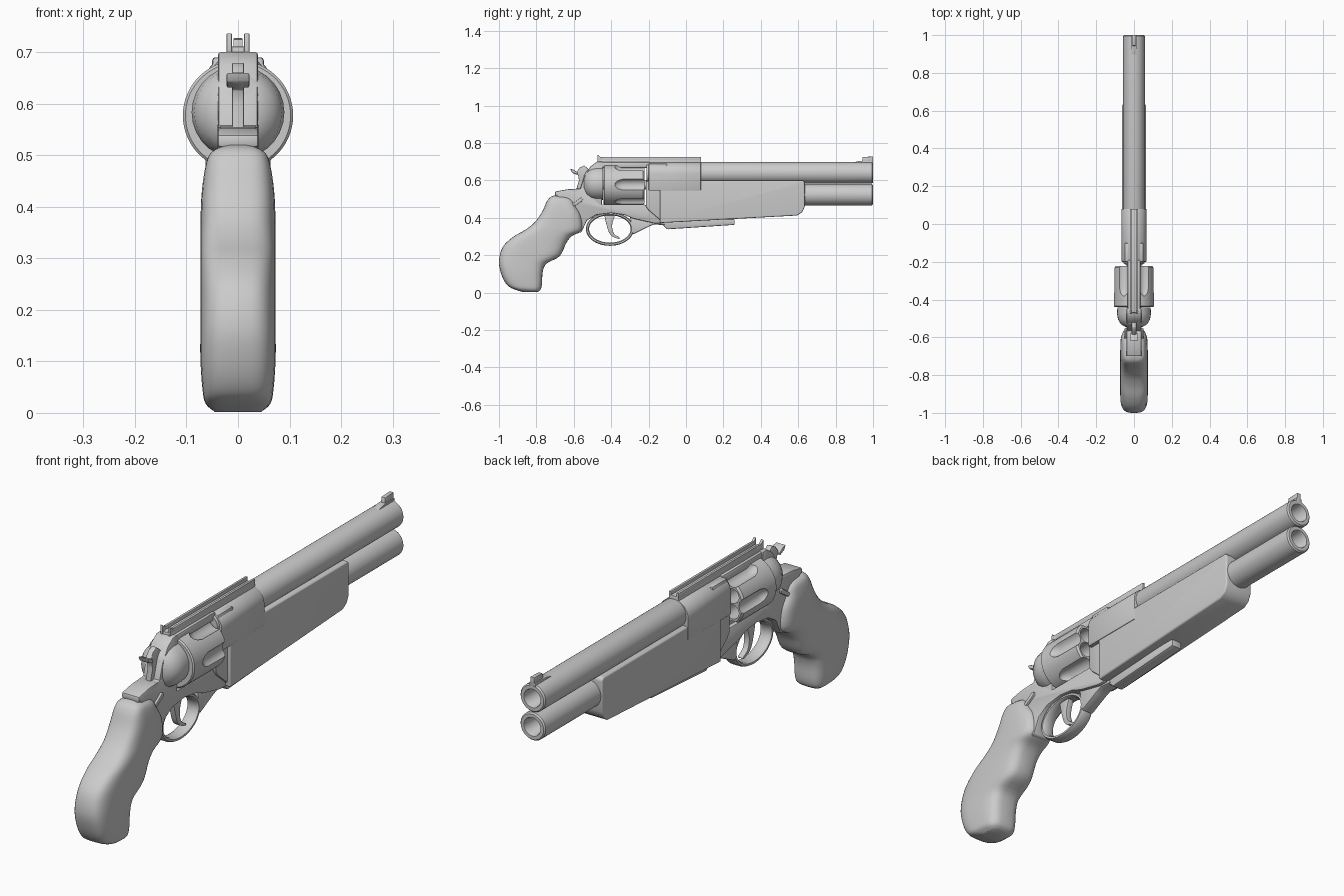
import bpy, bmesh, math
from mathutils import Vector

if "Cube" in bpy.data.objects:
    bpy.data.objects.remove(bpy.data.objects["Cube"])


def finish(name, bm, bevel=0, seg=3):
    bmesh.ops.recalc_face_normals(bm, faces=bm.faces)
    me = bpy.data.meshes.new(name)
    bm.to_mesh(me)
    bm.free()
    ob = bpy.data.objects.new(name, me)
    bpy.context.collection.objects.link(ob)
    if bevel:
        m = ob.modifiers.new("bevel", 'BEVEL')
        m.width, m.segments, m.limit_method = bevel, seg, 'ANGLE'
        m.angle_limit = math.radians(40)
    return ob


def skin(bm, rings, cap=True):
    loops = [[bm.verts.new(p) for p in r] for r in rings]
    pairs = list(zip(loops, loops[1:]))
    if not cap:
        pairs.append((loops[-1], loops[0]))
    for a, b in pairs:
        for i in range(len(a)):
            j = (i + 1) % len(a)
            bm.faces.new((a[i], a[j], b[j], b[i]))
    if cap:
        bm.faces.new(loops[0])
        bm.faces.new(loops[-1])


def plate(name, pts, w, bevel=0.004, cx=0, seg=2):
    """Side profile (y, z) extruded to half width w about x = cx."""
    bm = bmesh.new()
    skin(bm, [[(cx + s * w, y, z) for y, z in pts] for s in (-1, 1)])
    return finish(name, bm, bevel, seg)


def box(name, y0, y1, z0, z1, w, bevel=0.003, cx=0):
    return plate(name, [(y0, z0), (y1, z0), (y1, z1), (y0, z1)], w, bevel, cx)


def turn(bm, prof, z, x=0, n=40, cap=True):
    """Profile (y, radius) turned about an axis along y."""
    skin(bm, [[(x + r * math.sin(2 * math.pi * i / n), y, z + r * math.cos(2 * math.pi * i / n))
               for i in range(n)] for y, r in prof], cap)


def smooth(pts, n=4, closed=False):
    """Catmull-Rom interpolation of equal-length tuples."""
    v = [Vector(p) for p in pts]
    k, out = len(v), []
    for i in range(k if closed else k - 1):
        if closed:
            a, b, c, d = (v[(i + o) % k] for o in (-1, 0, 1, 2))
        else:
            a, b, c, d = (v[min(max(i + o, 0), k - 1)] for o in (-1, 0, 1, 2))
        for s in range(n):
            t = s / n
            out.append(0.5 * (2 * b + (c - a) * t + (2 * a - 5 * b + 4 * c - d) * t * t
                              + (3 * b - a - 3 * c + d) * t ** 3))
    return out if closed else out + [v[-1]]


# Two hollow barrels
for name, z, y0 in (("upper_barrel", .64, -.21), ("lower_barrel", .523, -.1)):
    bm = bmesh.new()
    turn(bm, [(y0, .054), (y0 + .01, .057), (.994, .057), (1.0, .052), (1.0, .038),
              (.994, .035), (.5, .035), (.5, .004)], z)
    finish(name, bm)

# Front sight on its ramp
plate("front_sight", [(.94, .69), (1.0, .69), (1.0, .727), (.945, .725)], .009, .002)
plate("front_sight_ramp", [(.87, .69), (1.0, .69), (1.0, .704), (.93, .704)], .014, .002)

# Barrel shroud: arched section run along y
arc = [(.066 * math.cos(math.pi * i / 20), .636 + .062 * math.sin(math.pi * i / 20)) for i in range(21)]
bm = bmesh.new()
skin(bm, [[(x, y, z) for x, z in arc + [(-.066, .545), (.066, .545)]] for y in (-.2, .08)])
finish("barrel_shroud", bm, .004, 2)

# Grooved sight rail with rear sight
box("rail_base", -.47, .08, .672, .711, .022)
for s in (-1, 1):
    box("rail_strip", -.45, .08, .70, .725, .005, .001, s * .017)
    plate("rear_sight_post", [(-.475, .69), (-.43, .69), (-.43, .722), (-.458, .724), (-.472, .737)],
          .005, .001, s * .017)
box("top_strap", -.48, -.19, .665, .698, .034, .008)

# Fore-end with rounded lower edges
plate("fore_end", [(-.14, .6), (.625, .6), (.635, .59), (.635, .46), (.622, .43), (.595, .412),
                   (-.14, .372)], .063, .026, seg=5)
plate("under_bar", [(-.15, .385), (-.10, .338), (.26, .362), (.26, .392), (-.1, .405)], .024, .005)

# Frame: lower body, rear wall, front wall
plate("lower_frame", [(-.70, .537), (-.635, .548), (-.59, .545), (-.55, .565), (-.46, .472), (-.22, .472),
                      (-.19, .44), (-.13, .40), (-.13, .37), (-.17, .37), (-.28, .395), (-.33, .415),
                      (-.40, .425), (-.48, .415), (-.53, .385), (-.56, .32), (-.61, .32), (-.68, .5)],
      .04, .006)
plate("rear_frame", [(-.57, .54), (-.45, .46), (-.445, .70), (-.475, .70), (-.51, .675), (-.545, .62)],
      .039, .006)
plate("front_frame", [(-.215, .46), (-.2, .44), (-.13, .38), (-.1, .69), (-.2, .69), (-.2, .6), (-.215, .59)],
      .05, .006)
plate("guard_bridge", [(-.30, .41), (-.14, .40), (-.11, .36), (-.17, .364), (-.2, .352), (-.285, .31)],
      .027, .006)
plate("tang_top", [(-.70, .515), (-.57, .53), (-.57, .556), (-.635, .552), (-.70, .54)], .04, .006)

# Recoil shield behind the cylinder
bm = bmesh.new()
turn(bm, [(-.443, .088), (-.475, .09), (-.505, .085), (-.53, .07), (-.545, .045), (-.55, .01)], .583, n=28)
finish("recoil_shield", bm)

# Fluted cylinder with six chambers
bm = bmesh.new()
turn(bm, [(-.44, .102), (-.435, .107), (-.23, .107), (-.222, .1)], .577, n=60)
cylinder = finish("cylinder", bm)
bm = bmesh.new()
for k in range(6):
    a = k * math.pi / 3
    turn(bm, [(-.32, .03), (-.2, .03)], .577 + .064 * math.cos(a), .064 * math.sin(a), 24)
    a += math.pi / 6
    turn(bm, [(-.385, .004), (-.38, .014), (-.365, .026), (-.34, .033), (-.2, .034)],
         .577 + .119 * math.cos(a), .119 * math.sin(a), 24)
cutter = finish("cylinder_cutter", bm)
cutter.hide_render = True
mod = cylinder.modifiers.new("cut", 'BOOLEAN')
mod.operation, mod.object, mod.solver = 'DIFFERENCE', cutter, 'EXACT'
bm = bmesh.new()
turn(bm, [(-.45, .025), (-.19, .025)], .577, n=24)
finish("cylinder_pin", bm)

# Trigger guard: flat band around an oval
bm = bmesh.new()
rings = []
for i in range(48):
    c, s = math.cos(i * math.pi / 24), math.sin(i * math.pi / 24)
    rings.append([(x, -.407 + (.128 - t) * c, .34 + (.09 - t) * s)
                  for x, t in ((-.026, .004), (-.018, 0), (.018, 0), (.026, .004), (.026, .012),
                               (.018, .017), (-.018, .017), (-.026, .012))])
skin(bm, rings, cap=False)
finish("trigger_guard", bm)

# Trigger
plate("trigger", [tuple(p) for p in smooth(
    [(-.435, .43), (-.38, .43), (-.395, .36), (-.385, .315), (-.355, .294), (-.362, .287), (-.4, .305),
     (-.42, .345)], 4, True)], .012, .003)

# Hammer and its thumb spur
plate("hammer", [(-.615, .662), (-.585, .645), (-.568, .668), (-.545, .68), (-.51, .65), (-.51, .54),
                 (-.59, .54), (-.572, .60), (-.577, .627), (-.608, .64)], .012, .003)
plate("hammer_spur", [(-.618, .66), (-.60, .656), (-.58, .643), (-.582, .63), (-.61, .642)], .022, .003)

# Raised lever on each side of the frame
for s in (-1, 1):
    plate("side_lever", [(-.625, .462), (-.56, .508), (-.55, .503), (-.553, .49), (-.612, .452)],
          .008, .003, s * .041)

# Grip: rounded sections between back and front outlines (yb, zb, yf, zf, half width)
stations = smooth([
    (-.70, .52, -.65, .519, .022), (-.725, .51, -.61, .497, .052), (-.745, .485, -.588, .46, .064),
    (-.77, .43, -.56, .41, .071), (-.81, .375, -.555, .335, .073), (-.86, .335, -.61, .302, .073),
    (-.925, .297, -.64, .265, .073), (-.98, .243, -.675, .195, .073), (-1.0, .168, -.745, .155, .073),
    (-.988, .10, -.766, .11, .073), (-.963, .048, -.77, .045, .069), (-.93, .022, -.778, .015, .063),
    (-.87, .002, -.795, .002, .045)], 4)
bm = bmesh.new()
rings = []
for yb, zb, yf, zf, w in stations:
    ring = []
    for i in range(36):
        c, s = math.cos(i * math.pi / 18), math.sin(i * math.pi / 18)
        t = .5 + .5 * math.copysign(abs(c) ** .58, c)
        ring.append((w * math.copysign(abs(s) ** .58, s), yb + (yf - yb) * t, zb + (zf - zb) * t))
    rings.append(ring)
skin(bm, rings)
finish("grip", bm)

# Apply modifiers and shade smooth with sharp edges kept
parts = [o for o in bpy.context.scene.objects if not o.hide_render]
for o in bpy.context.scene.objects:
    o.select_set(o in parts)
bpy.context.view_layer.objects.active = parts[0]
bpy.ops.object.convert(target='MESH')
bpy.ops.object.shade_smooth_by_angle(angle=math.radians(35))
bpy.data.objects.remove(cutter)
